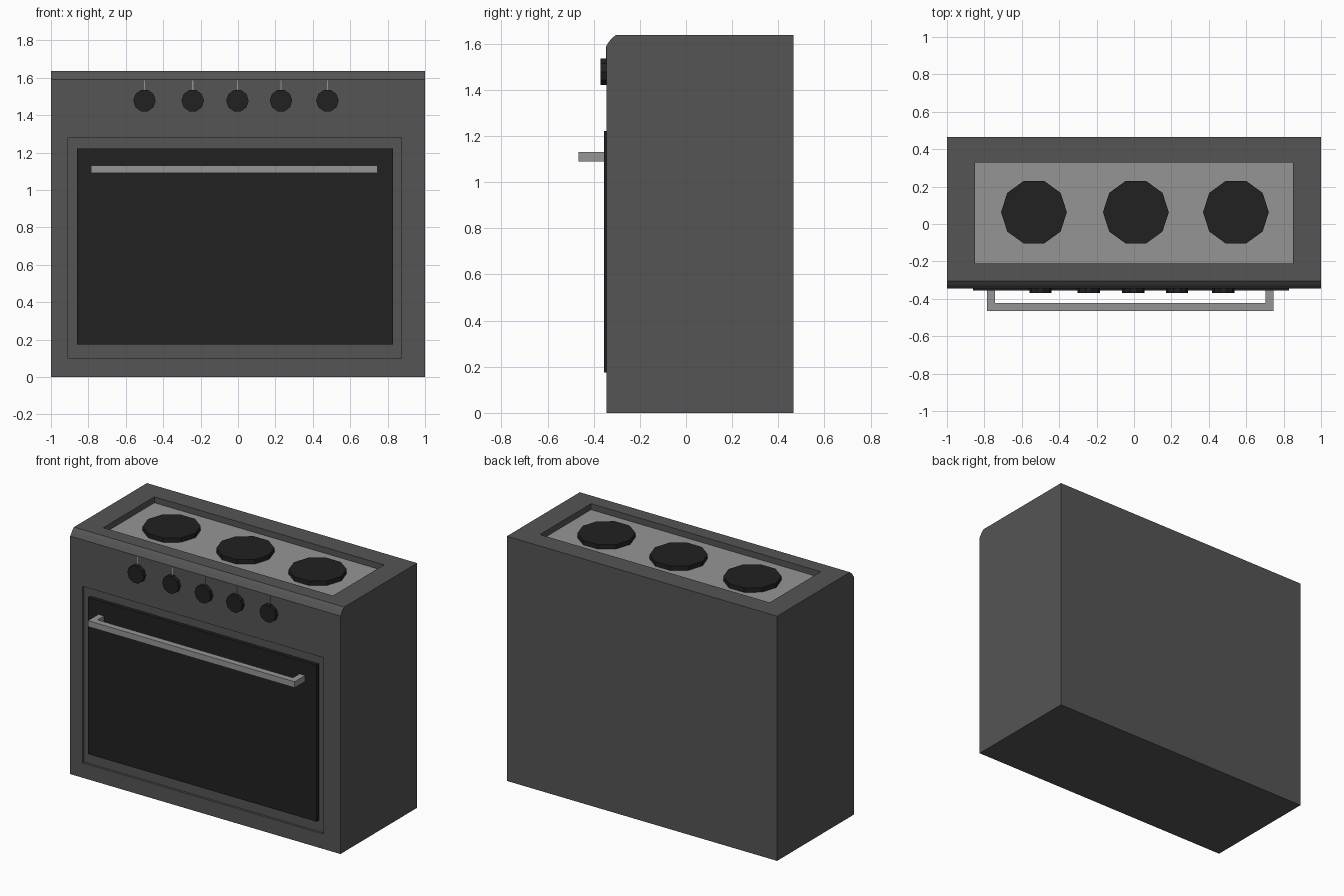
import bpy, bmesh, math

if "Cube" in bpy.data.objects:
    bpy.data.objects.remove(bpy.data.objects["Cube"])

def material(name, v):
    m = bpy.data.materials.new(name)
    m.diffuse_color = (v, v, v, 1)
    m.use_nodes = True
    m.node_tree.nodes["Principled BSDF"].inputs["Base Color"].default_value = m.diffuse_color
    return m

BODY = material("dark_steel", 0.09)
BLACK = material("black", 0.015)
STEEL = material("light_steel", 0.3)

def finish(name, bm, mat):
    bmesh.ops.recalc_face_normals(bm, faces=bm.faces)
    me = bpy.data.meshes.new(name)
    bm.to_mesh(me)
    bm.free()
    if mat:
        me.materials.append(mat)
    ob = bpy.data.objects.new(name, me)
    bpy.context.collection.objects.link(ob)
    return ob

def prism(name, pts, vec, mat):
    """Extrude a closed polygon along a vector."""
    bm = bmesh.new()
    face = bm.faces.new([bm.verts.new(p) for p in pts])
    ext = bmesh.ops.extrude_face_region(bm, geom=[face], use_keep_orig=True)
    verts = [g for g in ext["geom"] if isinstance(g, bmesh.types.BMVert)]
    bmesh.ops.translate(bm, verts=verts, vec=vec)
    return finish(name, bm, mat)

def box(name, x, y, z, mat):
    pts = [(x[0], y[0], z[0]), (x[1], y[0], z[0]), (x[1], y[1], z[0]), (x[0], y[1], z[0])]
    return prism(name, pts, (0, 0, z[1] - z[0]), mat)

def circle(r, n, phase=0.0):
    return [(r * math.cos(2 * math.pi * i / n + phase),
             r * math.sin(2 * math.pi * i / n + phase)) for i in range(n)]

# Body: side profile with a chamfered top front edge
F, B, TOP = -0.345, 0.465, 1.637
profile = [(F, 0), (B, 0), (B, TOP), (-0.305, TOP), (-0.325, 1.62), (F, 1.592)]
body = prism("body", [(-1, y, z) for y, z in profile], (2, 0, 0), BODY)

# Sunken hob and shallow door recess
cutters = [
    box("hob_cutter", (-0.85, 0.85), (-0.21, 0.33), (1.595, 1.8), None),
    box("door_cutter", (-0.908, 0.875), (-0.5, F + 0.015), (0.1, 1.28), None),
]
for c in cutters:
    c.hide_render = True
    c.hide_viewport = True
    c.display_type = 'WIRE'
    mod = body.modifiers.new(c.name, 'BOOLEAN')
    mod.operation = 'DIFFERENCE'
    mod.solver = 'EXACT'
    mod.object = c

# Hob plate and burners
box("hob_plate", (-0.85, 0.85), (-0.21, 0.33), (1.59, 1.597), STEEL)
for x in (-0.535, 0.01, 0.545):
    pts = [(x + a, 0.063 + b, 1.595) for a, b in circle(0.176, 10)]
    prism("burner", pts, (0, 0, 0.032), BLACK)

# Oven door glass
box("door_glass", (-0.86, 0.83), (-0.355, -0.32), (0.175, 1.222), BLACK)

# Handle: flat U-shaped bar
L, R, T, OUT, ROOT = -0.785, 0.745, 0.042, -0.465, -0.345
u = [(L, ROOT), (L, OUT), (R, OUT), (R, ROOT), (R - T, ROOT),
     (R - T, OUT + T), (L + T, OUT + T), (L + T, ROOT)]
prism("handle", [(x, y, 1.09) for x, y in u], (0, 0, 0.04), STEEL)

# Control knobs with tick marks
for x in (-0.5, -0.242, -0.003, 0.23, 0.478):
    pts = [(x + a, -0.37, 1.478 + b) for a, b in circle(0.06, 10)]
    prism("knob", pts, (0, 0.03, 0), BLACK)
    box("knob_mark", (x - 0.003, x + 0.003), (F - 0.002, F + 0.005), (1.53, 1.587), STEEL)
